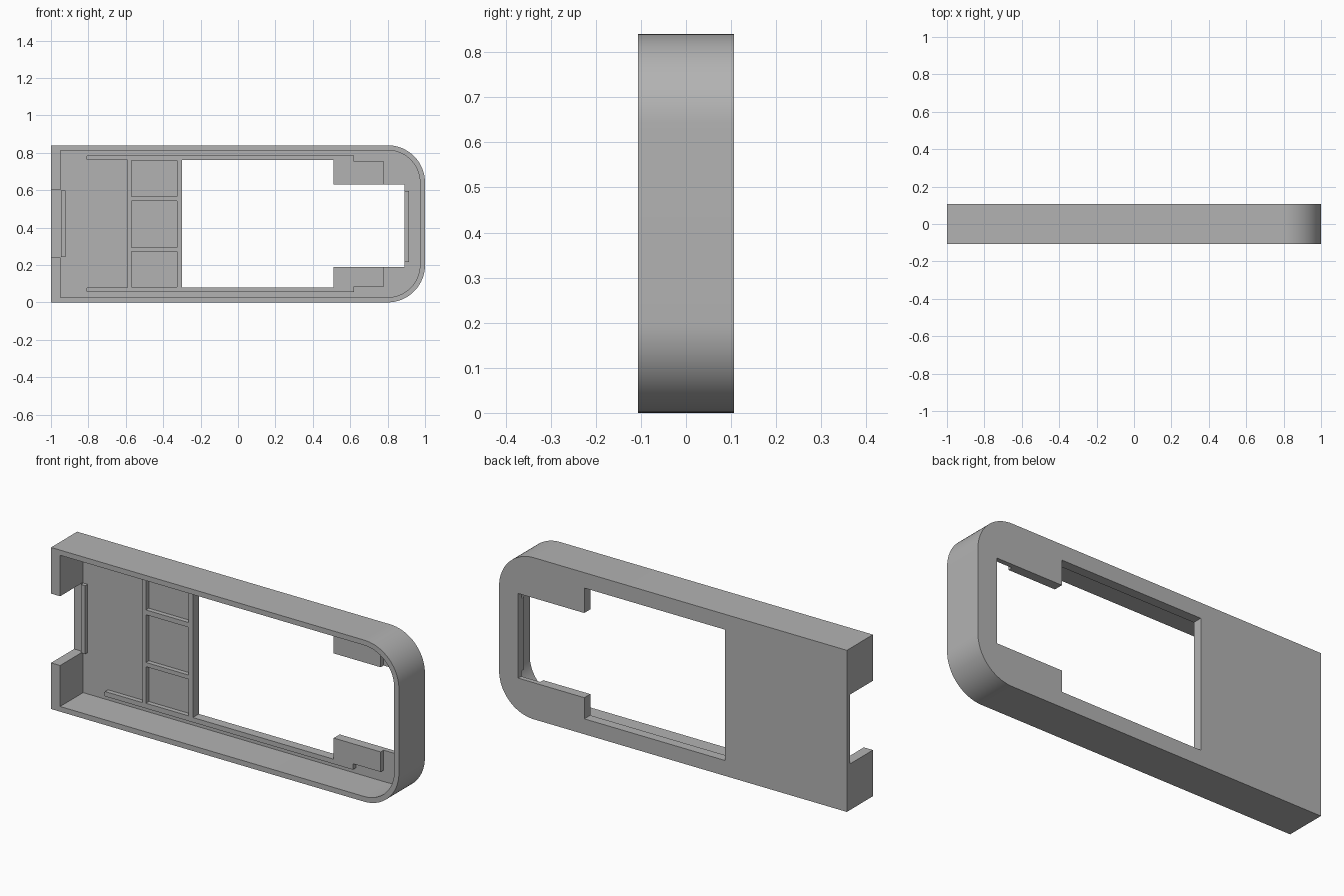
import bpy, bmesh, math

cube = bpy.data.objects.get("Cube")
if cube:
    bpy.data.objects.remove(cube, do_unlink=True)

H = 0.84                 # overall height
FRONT, BACK = -0.107, 0.107
FLOOR = 0.082            # inner face of the back plate
RAISED = 0.058           # top of the raised details on the plate

grey = bpy.data.materials.new("plain grey")
grey.use_nodes = True
colour = (0.45, 0.45, 0.45, 1)
grey.diffuse_color = colour
grey.node_tree.nodes["Principled BSDF"].inputs["Base Color"].default_value = colour


def prism(name, outline, y0, y1):
    """Extrude an (x, z) outline from y0 to y1."""
    bm = bmesh.new()
    face = bm.faces.new([bm.verts.new((x, y0, z)) for x, z in outline])
    ext = bmesh.ops.extrude_face_region(bm, geom=[face])
    verts = [v for v in ext["geom"] if isinstance(v, bmesh.types.BMVert)]
    bmesh.ops.translate(bm, verts=verts, vec=(0, y1 - y0, 0))
    bmesh.ops.recalc_face_normals(bm, faces=bm.faces)
    mesh = bpy.data.meshes.new(name)
    bm.to_mesh(mesh)
    bm.free()
    mesh.materials.append(grey)
    obj = bpy.data.objects.new(name, mesh)
    bpy.context.collection.objects.link(obj)
    return obj


def rect(x0, x1, z0, z1):
    return [(x0, z0), (x1, z0), (x1, z1), (x0, z1)]


def rounded_end(x0, x1, z0, z1, r, steps=20):
    """Rectangle whose two +x corners are rounded."""
    pts = [(x0, z0)]
    for cz, start in ((z0 + r, -90), (z1 - r, 0)):
        for i in range(steps + 1):
            a = math.radians(start + 90 * i / steps)
            pts.append((x1 - r + r * math.cos(a), cz + r * math.sin(a)))
    return pts + [(x0, z1)]


def cut(obj, cutter):
    mod = obj.modifiers.new("cut", "BOOLEAN")
    mod.operation, mod.solver, mod.object = "DIFFERENCE", "EXACT", cutter
    bpy.context.view_layer.objects.active = obj
    bpy.ops.object.modifier_apply(modifier=mod.name)
    bpy.data.objects.remove(cutter, do_unlink=True)


# Tray: outer body, hollowed from the front, with an open notch in the end wall
case = prism("case_shell", rounded_end(-1, 1, 0, H, 0.2), FRONT, BACK)
inner = rounded_end(-0.948, 0.973, 0.027, H - 0.027, 0.173)
notch = [(-0.948, 0.6), (-1.1, 0.6), (-1.1, 0.24), (-0.948, 0.24)]
cut(case, prism("cavity_cutter", inner + notch, FRONT - 0.1, FLOOR))

# Stepped window through the back plate
window = [(-0.3, 0.08), (0.51, 0.08), (0.51, 0.19), (0.89, 0.19)]
window += [(x, H - z - (0.02 if z > 0.1 else 0)) for x, z in reversed(window)]
cut(case, prism("window_cutter", window, 0, BACK + 0.1))

# Long ribs ending in stepped pads, above and below the window
for name, flip in (("lower_rib", False), ("upper_rib", True)):
    lip = 0.63 if flip else 0.19
    shape = [(-0.81, 0.06), (-0.805, 0.055), (0.62, 0.055), (0.62, 0.086),
             (0.78, 0.086), (0.78, 0.19), (0.51, 0.19), (0.51, 0.08),
             (-0.805, 0.08), (-0.81, 0.075)]
    if flip:
        shape = [(x, lip if z == 0.19 else H - z) for x, z in shape]
    prism(name, shape, RAISED, FLOOR)

# Raised frame with three square pockets
frame = prism("pocket_frame", rect(-0.59, -0.3, 0.08, 0.76), RAISED, FLOOR)
for z0, z1 in ((0.082, 0.272), (0.294, 0.542), (0.567, 0.758)):
    cut(frame, prism("pocket_cutter", rect(-0.57, -0.325, z0, z1), 0, BACK))

# Small ridges at both ends
prism("notch_ridge", rect(-0.946, -0.922, 0.242, 0.597), 0.062, FLOOR)
prism("end_ridge", rect(0.89, 0.915, 0.217, 0.595), RAISED, FLOOR)

# Smooth the rounded corners, keep all edges crisp
bpy.ops.object.select_all(action="DESELECT")
case.select_set(True)
bpy.context.view_layer.objects.active = case
bpy.ops.object.shade_smooth_by_angle(angle=math.radians(30))
